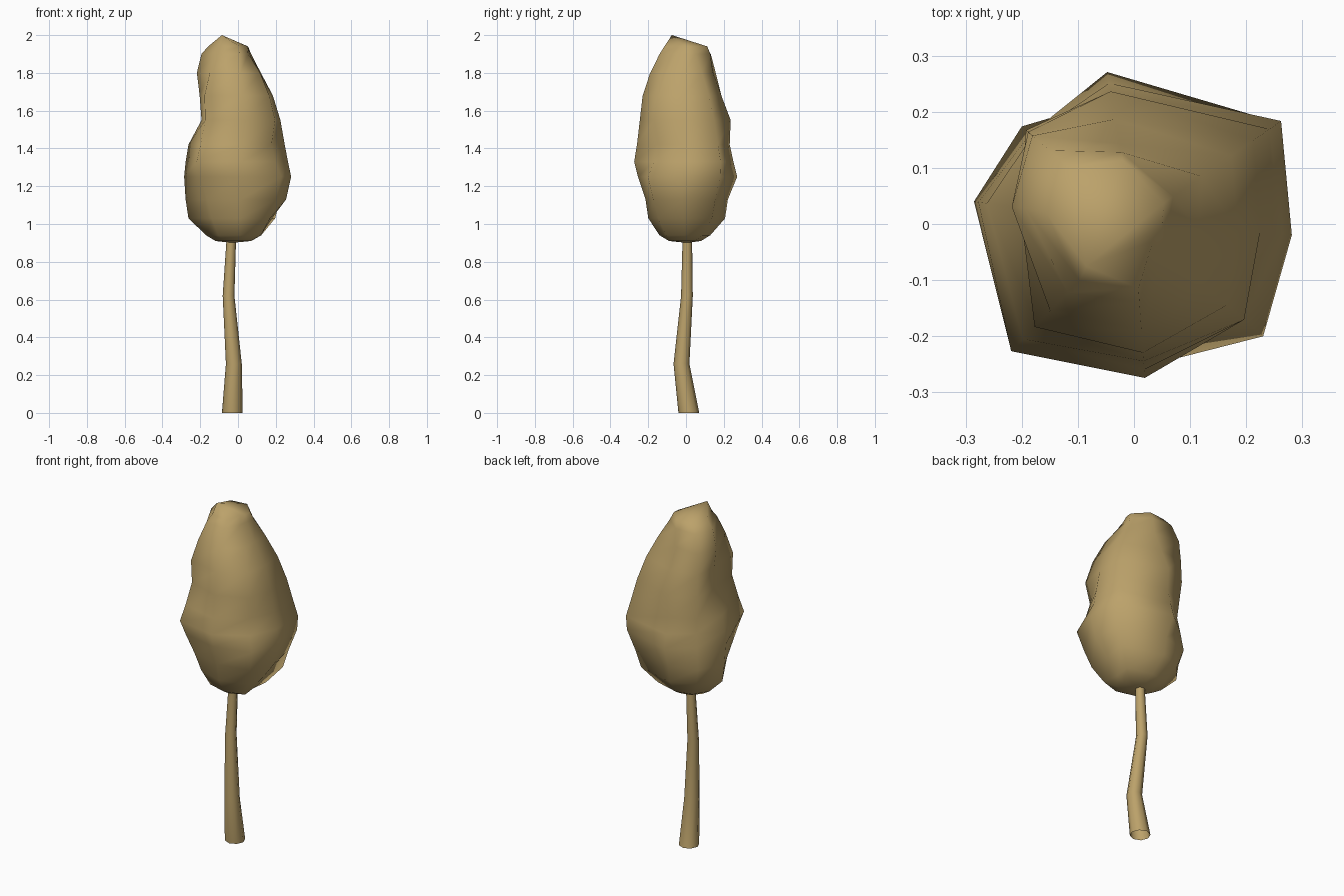
import bpy, bmesh, math

tan = bpy.data.materials.new("warm_tan")
tan.diffuse_color = (0.50, 0.36, 0.145, 1)

EVEN = [0, 45, 90, 135, 180, 225, 270, 315]
# Ridges of the crown are slightly unevenly spread round the axis
RIDGES = [-4, 35, 100, 139, 172, 226, 274, 319]


def loft(name, rings, bottom=None, top=None):
    """Skin a stack of equal-sided rings; optional end points close it."""
    bm = bmesh.new()
    loops = [[bm.verts.new(p) for p in ring] for ring in rings]
    n = len(loops[0])
    for a, b in zip(loops, loops[1:]):
        for i in range(n):
            j = (i + 1) % n
            bm.faces.new((a[i], a[j], b[j], b[i]))
    for point, loop in ((bottom, loops[0]), (top, loops[-1])):
        if point:
            tip = bm.verts.new(point)
            for i in range(n):
                bm.faces.new((loop[i], loop[(i + 1) % n], tip))
    bmesh.ops.recalc_face_normals(bm, faces=bm.faces)
    for f in bm.faces:
        f.smooth = True
    mesh = bpy.data.meshes.new(name)
    bm.to_mesh(mesh)
    bm.free()
    mesh.materials.append(tan)
    obj = bpy.data.objects.new(name, mesh)
    bpy.context.collection.objects.link(obj)
    return obj


def ring(cx, cy, z, radii, angles):
    return [(cx + r * math.cos(math.radians(a)),
             cy + r * math.sin(math.radians(a)), z)
            for r, a in zip(radii, angles)]


# Bent, tapering trunk, open at the foot: x, y, z, radius
path = [(-0.03, 0.015, 0.0, 0.055), (-0.022, -0.024, 0.26, 0.042),
        (-0.05, 0.005, 0.62, 0.031), (-0.035, 0.007, 0.93, 0.025)]
loft("trunk", [ring(x, y, z, [r] * 8, EVEN) for x, y, z, r in path])

# Lumpy crown: height, then reach along each ridge from E round to SE
crown = [
    (0.91, .07, .08, .08, .10, .12, .10, .09, .09),
    (0.94, .11, .15, .13, .16, .17, .15, .14, .16),
    (1.03, .18, .24, .21, .23, .265, .20, .20, .225),
    (1.13, .255, .27, .225, .265, .28, .235, .215, .265),
    (1.25, .282, .315, .275, .245, .288, .285, .255, .305),
    (1.33, .265, .32, .255, .23, .28, .315, .275, .26),
    (1.42, .248, .295, .235, .24, .265, .285, .26, .235),
    (1.55, .225, .26, .24, .255, .195, .25, .245, .26),
    (1.68, .185, .212, .19, .25, .205, .255, .23, .22),
    (1.80, .115, .148, .145, .24, .22, .215, .19, .155),
    (1.90, .06, .085, .13, .20, .195, .17, .14, .07),
    (1.94, .05, .065, .115, .155, .16, .14, .115, .045),
]
loft("crown", [ring(0, 0, row[0], row[1:], RIDGES) for row in crown],
     bottom=(-0.035, 0.005, 0.90), top=(-0.085, -0.075, 2.0))
